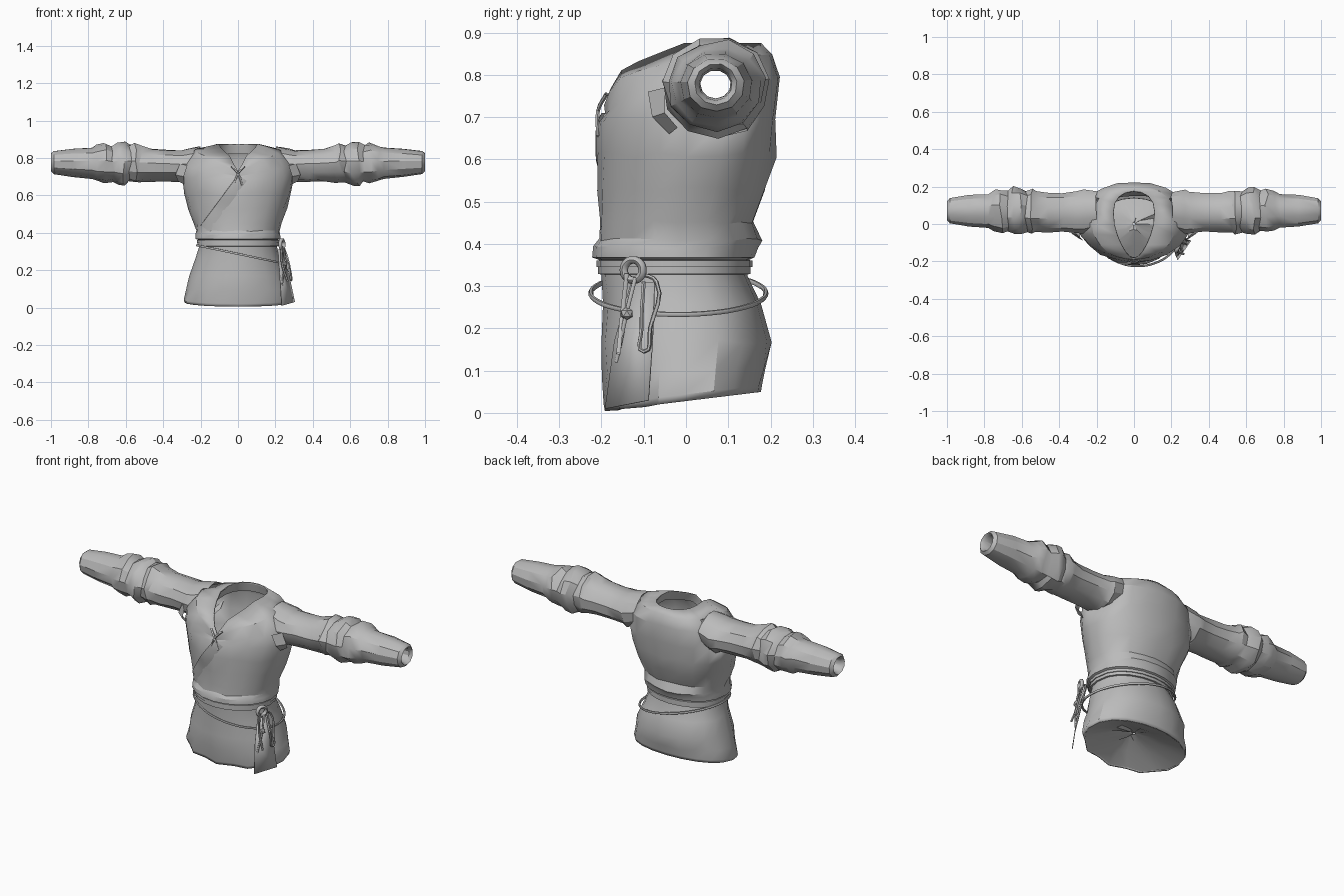
import bpy, bmesh, math, random
from mathutils import Vector
random.seed(4)

if "Cube" in bpy.data.objects:
    bpy.data.objects.remove(bpy.data.objects["Cube"])

cloth = bpy.data.materials.new("grey cloth")
cloth.use_nodes = True
GREY = (0.5, 0.5, 0.5, 1)
cloth.diffuse_color = GREY
cloth.node_tree.nodes["Principled BSDF"].inputs["Base Color"].default_value = GREY
SIDES = 20


def select_only(ob):
    bpy.ops.object.select_all(action="DESELECT")
    ob.select_set(True)
    bpy.context.view_layer.objects.active = ob


def finish(ob, angle=30):
    ob.data.materials.append(cloth)
    select_only(ob)
    bpy.ops.object.shade_smooth_by_angle(angle=math.radians(angle))
    return ob


def loft(name, rows, tube=True, skip=None, thick=0, angle=30):
    """Skin equal rows of points, as a tube or as an open sheet."""
    bm = bmesh.new()
    grid = [[bm.verts.new(p) for p in row] for row in rows]
    n = len(grid[0])
    for low, high in zip(grid, grid[1:]):
        for i in range(n if tube else n - 1):
            j = (i + 1) % n
            quad = (low[i], low[j], high[j], high[i])
            mid = sum((v.co for v in quad), Vector()) / 4
            if not (skip and skip(mid)):
                bm.faces.new(quad)
    bmesh.ops.recalc_face_normals(bm, faces=bm.faces)
    me = bpy.data.meshes.new(name)
    bm.to_mesh(me)
    bm.free()
    ob = bpy.data.objects.new(name, me)
    bpy.context.collection.objects.link(ob)
    if thick:
        mod = ob.modifiers.new("thickness", "SOLIDIFY")
        mod.thickness = thick
    return finish(ob, angle)


def cord(name, points, radius, cyclic=False):
    """Round cord through points, turned into a mesh."""
    cu = bpy.data.curves.new(name, "CURVE")
    cu.dimensions = "3D"
    cu.bevel_depth, cu.bevel_resolution, cu.resolution_u = radius, 1, 4
    sp = cu.splines.new("BEZIER")
    sp.bezier_points.add(len(points) - 1)
    for bp, p in zip(sp.bezier_points, points):
        bp.co = p
        bp.handle_left_type = bp.handle_right_type = "AUTO"
    sp.use_cyclic_u = cyclic
    ob = bpy.data.objects.new(name, cu)
    bpy.context.collection.objects.link(ob)
    select_only(ob)
    bpy.ops.object.convert(target="MESH")
    return finish(bpy.context.object, 60)


def oval(z, rx, front, back, drop=0, tilt=0, taper=0, rough=0.0):
    """Body ring starting at the front; drop lowers the front into a V."""
    ring = []
    for i in range(SIDES):
        a = math.tau * i / SIDES
        c, s = math.cos(a), math.sin(a)
        y = (front + back) / 2 - (back - front) / 2 * math.copysign(abs(c) ** (1 if c > 0 else 0.8), c)
        r = random.uniform(-rough, rough)
        dip = drop * (max(0, c) + max(0, c) ** 12) / 2
        ring.append(Vector((rx * s * (1 - taper * c) + r, y + r * c, z - dip + tilt * y + r)))
    return ring


# Body: turned hem, skirt, waist fold, chest, shoulders and V neck
hem = oval(0.044, 0.29, -0.195, 0.18, tilt=0.12)
for i in range(-3, 4):
    if i % 2:
        hem[i].y += 0.02
under = [Vector((p.x * 0.985, p.y * 0.985, p.z - 0.016)) for p in hem]
body = [under, hem,
        oval(0.10, 0.275, -0.197, 0.188, tilt=0.04, rough=0.006),
        oval(0.17, 0.258, -0.2, 0.2, rough=0.006),
        oval(0.26, 0.23, -0.195, 0.175, rough=0.005),
        oval(0.325, 0.208, -0.2, 0.145),
        oval(0.36, 0.208, -0.2, 0.145),
        oval(0.368, 0.228, -0.222, 0.162),
        oval(0.392, 0.228, -0.222, 0.17, rough=0.003),
        oval(0.41, 0.225, -0.208, 0.178, rough=0.003),
        oval(0.45, 0.232, -0.206, 0.162, rough=0.004),
        oval(0.53, 0.26, -0.205, 0.192, rough=0.007),
        oval(0.61, 0.285, -0.208, 0.21, rough=0.007),
        oval(0.69, 0.302, -0.204, 0.216, rough=0.005),
        oval(0.775, 0.295, -0.192, 0.224, drop=0.06, tilt=0.08, rough=0.003),
        oval(0.845, 0.23, -0.192, 0.207, drop=0.115, rough=0.003),
        oval(0.875, 0.105, -0.188, 0.178, drop=0.145, taper=0.35)]


def arm_hole(p):
    return abs(p.x) > 0.21 and math.hypot(p.y - 0.07, p.z - 0.765) < 0.07


tunic = loft("tunic_body", body, skip=arm_hole, thick=0.008)

# Shallow lining drawn together just inside the hem
loft("skirt_lining", [under,
                      oval(0.065, 0.15, -0.11, 0.10, tilt=0.06, rough=0.006),
                      oval(0.095, 0.04, -0.04, 0.04, rough=0.01),
                      oval(0.10, 0.005, -0.005, 0.005)])

# Inner collar facing
loft("collar_facing", [oval(0.873, 0.103, -0.184, 0.174, drop=0.145, taper=0.35),
                       oval(0.82, 0.125, -0.178, 0.185, drop=0.11, taper=0.2)])

# Sleeves: x, top, bottom, front, back, with gathered folds at the elbow
SLEEVE = [(0.20, 0.86, 0.69, -0.03, 0.17), (0.27, 0.848, 0.665, -0.05, 0.18),
          (0.30, 0.84, 0.675, -0.048, 0.17), (0.38, 0.845, 0.675, -0.04, 0.165),
          (0.46, 0.85, 0.675, -0.045, 0.165), (0.52, 0.862, 0.67, -0.04, 0.17),
          (0.545, 0.878, 0.668, -0.048, 0.182), (0.575, 0.868, 0.675, -0.04, 0.175),
          (0.61, 0.888, 0.655, -0.052, 0.193), (0.645, 0.883, 0.658, -0.05, 0.195),
          (0.67, 0.867, 0.673, -0.04, 0.178), (0.71, 0.878, 0.67, -0.043, 0.183),
          (0.75, 0.866, 0.68, -0.032, 0.178), (0.78, 0.855, 0.69, -0.018, 0.158),
          (0.88, 0.85, 0.70, -0.012, 0.155), (0.985, 0.837, 0.715, 0.005, 0.137),
          (1.0, 0.825, 0.73, 0.022, 0.12), (0.985, 0.815, 0.74, 0.032, 0.108),
          (0.93, 0.81, 0.745, 0.035, 0.105)]
for side, label in ((1, "left"), (-1, "right")):
    rings = []
    for x, top, low, front, back in SLEEVE:
        rough = 0.01 if 0.5 < x < 0.76 else 0.006 if x < 0.76 else 0.002
        ring = []
        for i in range(11):
            a = math.tau * (i + 0.3) / 11
            r = 1.03 + random.uniform(-rough, rough) * 6
            dx = 0 if x > 0.8 else random.uniform(-rough, rough)
            ring.append(Vector((side * (x + dx),
                                (front + back) / 2 + (back - front) / 2 * r * math.cos(a),
                                (top + low) / 2 + (top - low) / 2 * r * math.sin(a))))
        rings.append(ring)
    loft(label + "_sleeve", rings, angle=32)
    # Loose pleat of cloth at the armpit
    loft(label + "_armpit_pleat", [
        [Vector((side * 0.27, -0.09, 0.76)), Vector((side * 0.31, -0.05, 0.77))],
        [Vector((side * 0.29, -0.08, 0.70)), Vector((side * 0.335, -0.05, 0.71))],
        [Vector((side * 0.29, -0.04, 0.66)), Vector((side * 0.32, -0.02, 0.675))]], tube=False)

# Wrapped front edge running diagonally over the chest, fading into the cloth
bpy.context.view_layer.update()
start, end = Vector((-0.2, -1, 0.44)), Vector((0.0, -1, 0.71))
across = Vector((0.05, 0, -0.035))
rows = []
for i in range(13):
    row = []
    for k, lift in ((0, -0.001), (0.02, 0.009), (0.5, 0.006), (1, -0.001)):
        hit = tunic.ray_cast(start.lerp(end, i / 12) + across * k, (0, 1, 0))[1]
        row.append(hit - Vector((0, lift, 0)))
    rows.append(row)
loft("wrap_edge", rows, tube=False)

# Neck lacing
for s in (-1, 1):
    cord("neck_lace", [(-0.035 * s, -0.188, 0.755), (0, -0.208, 0.715), (0.022 * s, -0.208, 0.655)], 0.005)

# Belt: two rolled bands round the waist
for z, h, grow in ((0.353, 0.009, 0.012), (0.338, 0.011, 0.008)):
    loft("belt_band", [oval(z + dz * h, 0.208 + grow + g, -0.2 - grow - g, 0.145 + grow + g)
                       for dz, g in ((-1, -0.01), (-0.8, 0), (0.8, 0), (1, -0.01))])

# Slack rope loop hanging lower on the left hip
rope = []
for i in range(16):
    a = math.tau * i / 16
    s = math.sin(a)
    rope.append((0.02 + 0.24 * s, -0.018 - 0.207 * math.cos(a), 0.283 - 0.05 * s))
cord("hip_rope", rope, 0.006, True)

# Knot, its bow and the hanging ends
cord("knot_ring", [(0.235 + 0.01 * math.cos(a), -0.125 + 0.022 * math.cos(a), 0.338 + 0.024 * math.sin(a))
                   for a in (math.tau * i / 8 for i in range(8))], 0.01, True)
bpy.ops.mesh.primitive_ico_sphere_add(subdivisions=1, radius=0.016, location=(0.25, -0.14, 0.235))
bpy.context.object.name = "lower_knot"
finish(bpy.context.object)
cord("rope_end_front", [(0.235, -0.14, 0.33), (0.235, -0.15, 0.24), (0.265, -0.16, 0.14)], 0.006)
cord("rope_end_middle", [(0.245, -0.12, 0.32), (0.25, -0.14, 0.24), (0.235, -0.165, 0.12)], 0.005)
cord("rope_bow", [(0.235, -0.11, 0.33), (0.25, -0.07, 0.31), (0.28, -0.085, 0.2),
                  (0.285, -0.1, 0.145), (0.275, -0.105, 0.2), (0.245, -0.1, 0.31)], 0.005)

# Loose cloth flap at the slit below the knot
loft("skirt_flap", [[Vector((0.215, -0.13, 0.31)), Vector((0.24, -0.075, 0.31))],
                    [Vector((0.225, -0.17, 0.17)), Vector((0.275, -0.08, 0.17))],
                    [Vector((0.235, -0.192, 0.01)), Vector((0.305, -0.09, 0.03))]],
     tube=False, thick=0.004)
